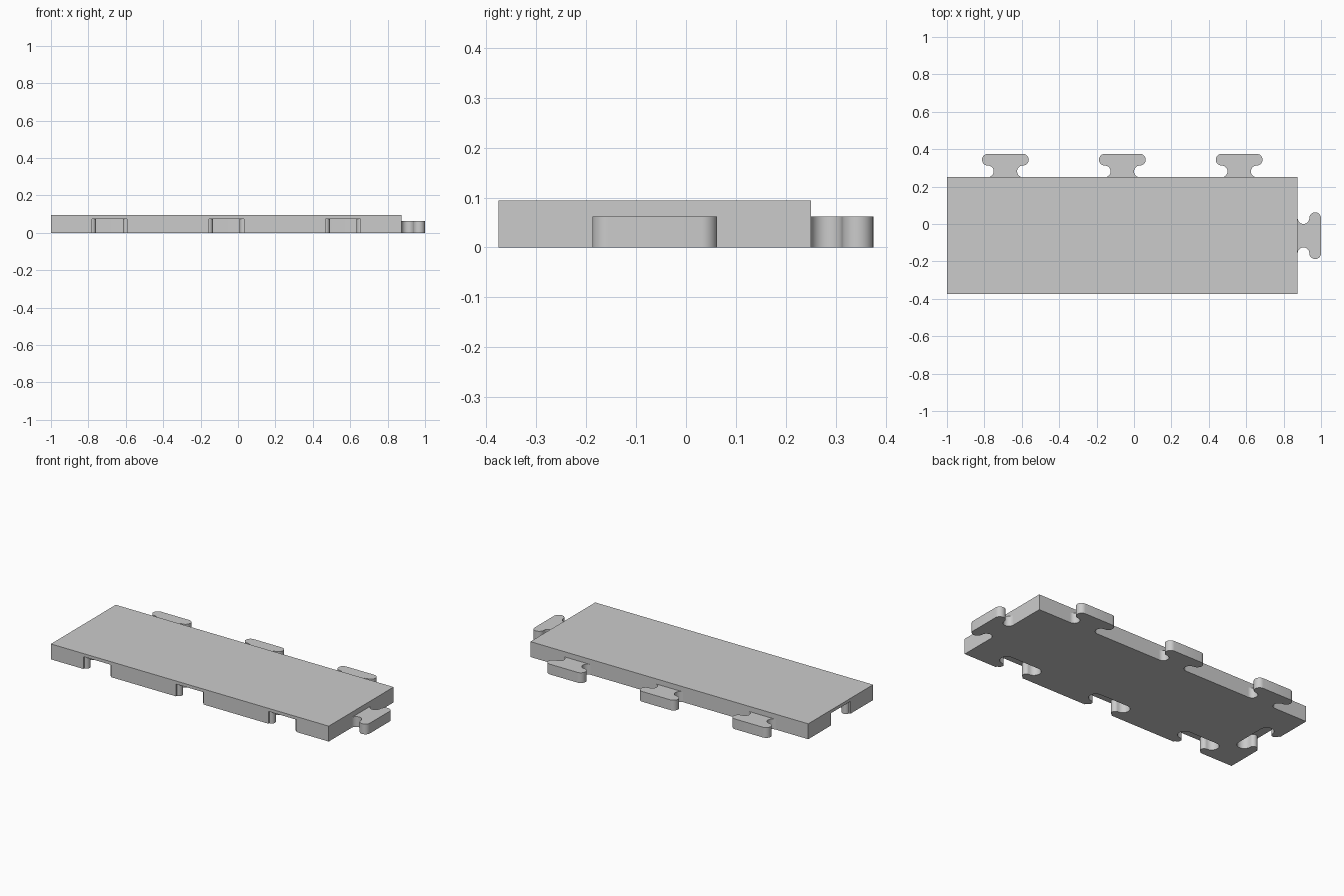
import bpy
import bmesh
from math import sin, cos, pi, radians
from mathutils import Matrix

if "Cube" in bpy.data.objects:
    bpy.data.objects.remove(bpy.data.objects["Cube"], do_unlink=True)

LEFT, RIGHT, FRONT, BACK = -1.0, 0.875, -0.375, 0.25
THICK, TAB_H, SOCKET_H = 0.094, 0.0625, 0.075
R = 0.03125          # radius of the rounded tab ends
CLEAR = 0.009        # play between tab and socket
TAB_X = (-0.6875, -0.0625, 0.5625)
TAB_Y = -0.0625

grey = bpy.data.materials.new("plain grey")
grey.use_nodes = True
colour = (0.6, 0.6, 0.6, 1)
grey.diffuse_color = colour
grey.node_tree.nodes["Principled BSDF"].inputs["Base Color"].default_value = colour


def arc(cx, cy, r, start, end, steps=14):
    angles = [start + (end - start) * i / steps for i in range(steps + 1)]
    return [(cx + r * cos(a), cy + r * sin(a)) for a in angles]


def prism(name, outline, z0, z1, matrix=Matrix()):
    """Extrude a closed outline from z0 to z1."""
    bm = bmesh.new()
    face = bm.faces.new([bm.verts.new((x, y, z0)) for x, y in outline])
    new = bmesh.ops.extrude_face_region(bm, geom=[face])["geom"]
    top = [v for v in new if isinstance(v, bmesh.types.BMVert)]
    bmesh.ops.translate(bm, verts=top, vec=(0, 0, z1 - z0))
    bmesh.ops.transform(bm, matrix=matrix, verts=bm.verts)
    bmesh.ops.recalc_face_normals(bm, faces=bm.faces)
    mesh = bpy.data.meshes.new(name)
    bm.to_mesh(mesh)
    bm.free()
    obj = bpy.data.objects.new(name, mesh)
    bpy.context.collection.objects.link(obj)
    mesh.materials.append(grey)
    return obj


def key_outline(gap=0.0, root=0.0):
    """Waisted neck and round-ended head, mirrored about its axis."""
    half = arc(3 * R, R, R - gap, 1.5 * pi, 0.5 * pi)
    half += arc(3 * R, 3 * R, R + gap, -0.5 * pi, 0.5 * pi)[1:]
    if root:
        half.insert(0, (3 * R, -root))
    return half + [(-x, y) for x, y in reversed(half)]


def place(x, y, turn=0):
    return Matrix.Translation((x, y, 0)) @ Matrix.Rotation(radians(turn), 4, "Z")


def smooth(obj):
    bpy.ops.object.select_all(action="DESELECT")
    obj.select_set(True)
    bpy.context.view_layer.objects.active = obj
    bpy.ops.object.shade_smooth_by_angle(angle=radians(30))


# Tile body
body = prism("tile_body", [(LEFT, FRONT), (RIGHT, FRONT), (RIGHT, BACK), (LEFT, BACK)], 0, THICK)

# Sockets cut into the underside along the front and one end
spots = [place(x, FRONT) for x in TAB_X] + [place(LEFT, TAB_Y, -90)]
for spot in spots:
    cutter = prism("socket_cutter", key_outline(CLEAR, 0.02), -0.02, SOCKET_H, spot)
    cutter.hide_render = True
    cut = body.modifiers.new("socket", "BOOLEAN")
    cut.operation = "DIFFERENCE"
    cut.solver = "EXACT"
    cut.object = cutter
    bpy.context.view_layer.objects.active = body
    bpy.ops.object.modifier_apply(modifier=cut.name)
    bpy.data.objects.remove(cutter, do_unlink=True)
smooth(body)

# Interlocking tabs along the back and the other end
for i, x in enumerate(TAB_X):
    smooth(prism(f"back_tab_{i + 1}", key_outline(), 0, TAB_H, place(x, BACK)))
smooth(prism("end_tab", key_outline(), 0, TAB_H, place(RIGHT, TAB_Y, -90)))
